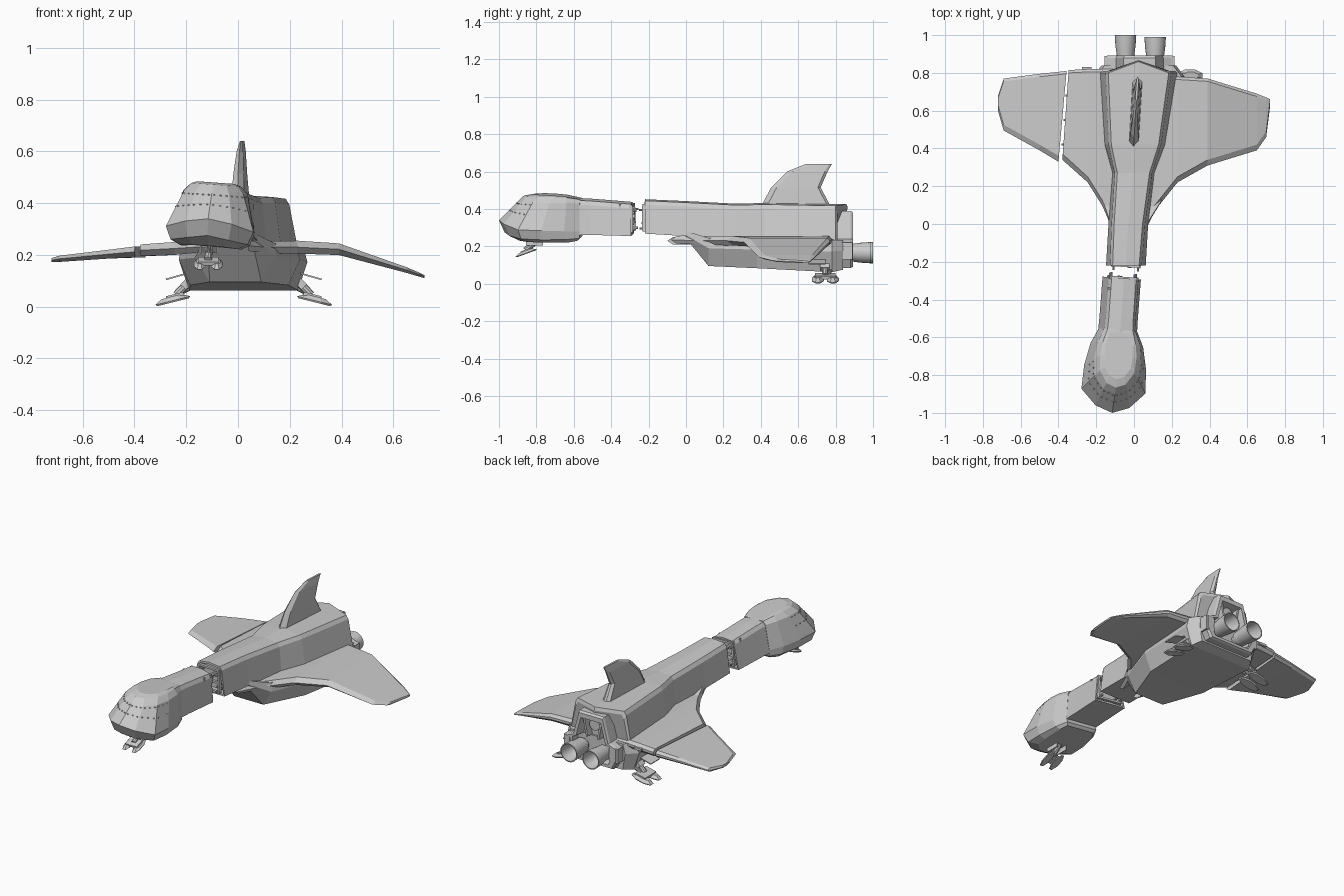
import bpy, bmesh, math
from mathutils import Vector, Matrix

if "Cube" in bpy.data.objects:
    bpy.data.objects.remove(bpy.data.objects["Cube"])


def finish(name, bm, mat=None, shell=0, smooth=False):
    bmesh.ops.recalc_face_normals(bm, faces=bm.faces)
    if mat:
        bm.transform(mat)
    me = bpy.data.meshes.new(name)
    bm.to_mesh(me)
    bm.free()
    ob = bpy.data.objects.new(name, me)
    bpy.context.collection.objects.link(ob)
    if shell:
        m = ob.modifiers.new("shell", 'SOLIDIFY')
        m.thickness, m.offset = shell, -1
    if smooth:
        bpy.context.view_layer.objects.active = ob
        ob.select_set(True)
        bpy.ops.object.shade_smooth_by_angle(angle=math.radians(35))
        ob.select_set(False)
    return ob


def loft(name, rings, start=True, end=True, **kw):
    bm = bmesh.new()
    vs = [[bm.verts.new(p) for p in r] for r in rings]
    n = len(vs[0])
    for a, b in zip(vs, vs[1:]):
        for i in range(n):
            j = (i + 1) % n
            bm.faces.new((a[i], a[j], b[j], b[i]))
    if start:
        bm.faces.new(vs[0])
    if end:
        bm.faces.new(vs[-1])
    return finish(name, bm, **kw)


def box(name, c, size, rot=None, mat=None):
    bm = bmesh.new()
    bmesh.ops.create_cube(bm, size=1)
    m = Matrix.Translation(c) @ (rot or Matrix()) @ Matrix.Diagonal((*size, 1))
    return finish(name, bm, (mat or Matrix()) @ m)


def rod(name, a, b, r, mat=None, sides=10):
    a, b = Vector(a), Vector(b)
    d = b - a
    bm = bmesh.new()
    bmesh.ops.create_cone(bm, cap_ends=True, segments=sides, radius1=r, radius2=r, depth=d.length)
    m = Matrix.Translation((a + b) / 2) @ d.to_track_quat('Z', 'Y').to_matrix().to_4x4()
    return finish(name, bm, (mat or Matrix()) @ m, smooth=True)


def hull_ring(y, cx, wt, zt, wb, zb, peak=0):
    half = [(wb, zb), (wt + .014, zt - .03), (wt, zt - .008)]
    pts = [(cx, y, zb)] + [(cx + w, y, z) for w, z in half]
    pts += [(cx, y + peak, zt)] + [(cx - w, y, z) for w, z in reversed(half)]
    return pts


def airfoil(a, b, t, inset=.03):
    return [(a, 0), (a + inset, t / 2), (b - inset / 2, t / 2), (b, t * .15),
            (b, -t * .15), (b - inset / 2, -t / 2), (a + inset, -t / 2)]


# rear fuselage with open broken front
loft("rear_fuselage", [hull_ring(*s) for s in (
    (-.22, -.043, .07, .452, .105, .268), (0, -.03, .075, .442, .105, .255),
    (.27, -.003, .085, .428, .11, .25), (.42, .005, .125, .432, .16, .245),
    (.8, .024, .16, .425, .205, .235, .06), (.81, .024, .15, .405, .195, .235, .055))],
    start=False, shell=.012)

# belly hull with sloped front panel
belly = [(-.01, -.03, .1, .27, .085, .255), (.12, -.01, .17, .23, .1, .095),
         (.38, .005, .245, .225, .19, .083), (.78, .022, .255, .22, .21, .062),
         (.84, .026, .2, .22, .18, .075)]
loft("belly_hull", [[(c - wb, y, zb), (c + wb, y, zb), (c + wb + (wt - wb) * .8, y, zt - (zt - zb) * .3),
                     (c + wt * .9, y, zt + .015), (c - wt * .9, y, zt + .015),
                     (c - wb - (wt - wb) * .8, y, zt - (zt - zb) * .3)]
                    for y, c, wt, zt, wb, zb in belly])

# wings: right whole, left snapped in two
wings = {
    "right_wing": [(.04, -.08, .79, .235, .04), (.11, .07, .785, .23, .045), (.23, .22, .78, .23, .05),
                   (.39, .31, .77, .222, .045), (.65, .39, .69, .142, .022), (.70, .46, .67, .124, .016),
                   (.72, .62, .66, .116, .012)],
    "left_wing_root": [(-.08, -.1, .82, .23, .04), (-.17, .1, .82, .23, .045),
                       (-.245, .22, .82, .225, .05), (-.365, .34, .815, .218, .045)],
    "left_wing_tip": [(-.385, .33, .81, .212, .042), (-.5, .39, .795, .203, .034),
                      (-.69, .495, .77, .185, .024), (-.72, .6, .68, .18, .016)]}
for name, secs in wings.items():
    rings = [[(x, y, z + dz) for y, dz in airfoil(a, b, t)] for x, a, b, z, t in secs]
    if name.startswith("left"):      # slanted break line
        k = -1 if "root" in name else 0
        rings[k] = [(x + (y - .33) * (.07 if k else .09) - .015, y, z) for x, y, z in rings[k]]
    loft(name, rings)
for i, y in enumerate((.42, .55, .68)):
    rod("broken_spar_%d" % i, (-.34, y, .22), (-.392 + (y - .33) * .09, y, .215), .006)
box("wing_flap_fragment", (-.25, .822, .225), (.05, .02, .015))

# tail fin
loft("tail_fin", [[(.06 * (y - .55) + .006 + dx, y, z) for y, dx in airfoil(a, b, t)]
                  for z, a, b, t in ((.41, .40, .775, .052), (.515, .455, .72, .04),
                                     (.6, .54, .757, .025), (.64, .64, .78, .012))])

# engine bay: outer frame with recessed opening
half = [(.085, .39), (.125, .24), (.18, .215), (.18, .14), (.15, .085)]
prof = half + [(-x, z) for x, z in reversed(half)]


def bay(y, s):
    return [(.03 + x * s, y, .2 + (z - .2) * s) for x, z in prof]


loft("engine_bay", [bay(.78, 1), bay(.88, 1), bay(.893, .95), bay(.893, .8), bay(.83, .74)])
rod("empty_engine_mount", (.03, .80, .31), (.03, .855, .31), .035, sides=16)
for s in (-1, 1):
    box("bay_side_block", (.03 + s * .155, .84, .175), (.06, .1, .09))
    box("bay_strut", (.03 + s * .05, .85, .3), (.012, .05, .13),
        Matrix.Rotation(s * .2, 4, 'Y'))

# engine nozzles
nozzle = [(.81, .03), (.85, .034), (.87, .046), (.89, .046), (.9, .047), (.94, .053), (1, .057),
          (1, .051), (.93, .045), (.89, .03)]
for name, cx, dy in (("left_nozzle", -.045, 0), ("right_nozzle", .112, -.01)):
    loft(name, [[(cx + r * math.cos(a), y + dy, .166 + r * math.sin(a))
                 for a in (math.tau * i / 24 for i in range(24))] for y, r in nozzle], smooth=True)

# nose section, yawed and rolled off the hull axis
H = (Matrix.Translation((-.115, -1, .35)) @ Matrix.Rotation(math.radians(-4.5), 4, 'Z')
     @ Matrix.Rotation(math.radians(4), 4, 'Y') @ Matrix.Translation((0, 1, -.35)))
loft("nose_neck", [hull_ring(y, 0, wt, zt, wb, zb) for y, wt, zt, wb, zb in (
    (-.285, .065, .438, .102, .262), (-.5, .065, .455, .102, .268), (-.64, .07, .462, .105, .27))],
    start=False, mat=H, shell=.012)

# cockpit head as stacked plan outlines (half width, y, z)
levels = [
    [(0, -.9, .236), (.06, -.885, .234), (.11, -.83, .23), (.115, -.76, .228), (.11, -.62, .228), (.09, -.575, .235)],
    [(0, -.97, .275), (.08, -.94, .262), (.15, -.87, .25), (.15, -.76, .245), (.13, -.63, .245), (.1, -.56, .25)],
    [(0, -1, .34), (.09, -.967, .325), (.17, -.885, .3), (.165, -.76, .295), (.14, -.64, .29), (.102, -.56, .285)],
    [(0, -.9, .44), (.065, -.875, .44), (.115, -.81, .442), (.125, -.72, .442), (.112, -.63, .44), (.082, -.56, .435)],
    [(0, -.865, .472), (.05, -.845, .472), (.092, -.78, .472), (.097, -.7, .47), (.088, -.63, .467), (.067, -.56, .455)],
    [(0, -.82, .48), (.04, -.805, .48), (.07, -.76, .48), (.075, -.7, .477), (.07, -.64, .472), (.055, -.57, .458)]]
loft("cockpit_head", [lv + [(-x, y, z) for x, y, z in reversed(lv[1:])] for lv in levels], mat=H)

# small rivet rows round the canopy
for t in (.55, .92):
    row = [Vector(a).lerp(Vector(b), t) for a, b in zip(levels[2], levels[3])][:4]
    for a, b in zip(row, row[1:]):
        for f in (.15, .5, .85):
            p = a.lerp(b, f)
            for s in (-1, 1):
                box("canopy_rivet", (s * p.x, p.y, p.z), (.007, .007, .004), mat=H)

# torn frames inside the two broken neck ends
R = Matrix.Translation((-.043, -.22, 0)) @ Matrix.Rotation(math.radians(-3.4), 4, 'Z')
F = H @ Matrix.Translation((0, -.285, 0)) @ Matrix.Rotation(math.pi, 4, 'Z')
for side, M in (("rear", R), ("nose", F)):
    box(side + "_bulkhead", (0, .06, .35), (.16, .01, .155), mat=M)
    for s in (-1, 1):
        box(side + "_frame_post", (s * .072, 0, .35), (.014, .02, .13), mat=M)
        for z, out in ((.295, .025), (.325, .015), (.395, .028)):
            rod(side + "_stringer", (s * .065, .06, z), (s * .065, -out, z), .006, mat=M, sides=6)
    for z in (.285, .345, .42):
        box(side + "_frame_bar", (0, 0, z), (.15, .016, .012), mat=M)
    rod(side + "_conduit", (.02, .06, .38), (.02, -.012, .38), .012, mat=M)


# landing gear foot: hub plus rounded pads
def pad(name, c, size, rot):
    pts = [(math.cos(math.tau * i / 8 + .39), math.sin(math.tau * i / 8 + .39)) for i in range(8)]
    m = Matrix.Translation(c) @ rot @ Matrix.Diagonal((*size, 1))
    loft(name, [[(x * s, y * s, z) for x, y in pts] for z, s in ((-.5, .9), (-.2, 1), (.5, .6))], mat=m)


for side, s in (("left", -1), ("right", 1)):
    cx = .022
    tilt = Matrix.Rotation(math.radians(14) * s, 4, 'Y')
    rod(side + "_gear_strut", (cx + s * .18, .74, .13), (cx + s * .26, .745, .045), .016)
    rod(side + "_gear_piston", (cx + s * .15, .78, .1), (cx + s * .25, .765, .05), .009)
    box(side + "_gear_collar", (cx + s * .22, .742, .09), (.04, .05, .03), Matrix.Rotation(s * .8, 4, 'Y'))
    box(side + "_gear_hub", (cx + s * .265, .745, .04), (.07, .11, .018), tilt)
    for y in (.705, .785):
        pad(side + "_gear_pad", (cx + s * .275, y, .028), (.075, .035, .022), tilt)
    box(side + "_gear_door", (cx + s * .26, .7, .117), (.085, .09, .006), Matrix.Rotation(s * .28, 4, 'Y'))

# nose gear
tilt = Matrix.Rotation(math.radians(20), 4, 'X')
rod("nose_gear_strut", (-.112, -.78, .24), (-.115, -.86, .18), .015)
rod("nose_gear_piston", (-.112, -.85, .24), (-.115, -.83, .19), .008)
box("nose_gear_hub", (-.115, -.855, .176), (.08, .06, .014), tilt)
for s in (-1, 1):
    pad("nose_gear_pad", (-.115 + s * .033, -.855, .168), (.024, .065, .016), tilt)
    box("nose_gear_door", (-.112 + s * .032, -.81, .22), (.005, .09, .03))
